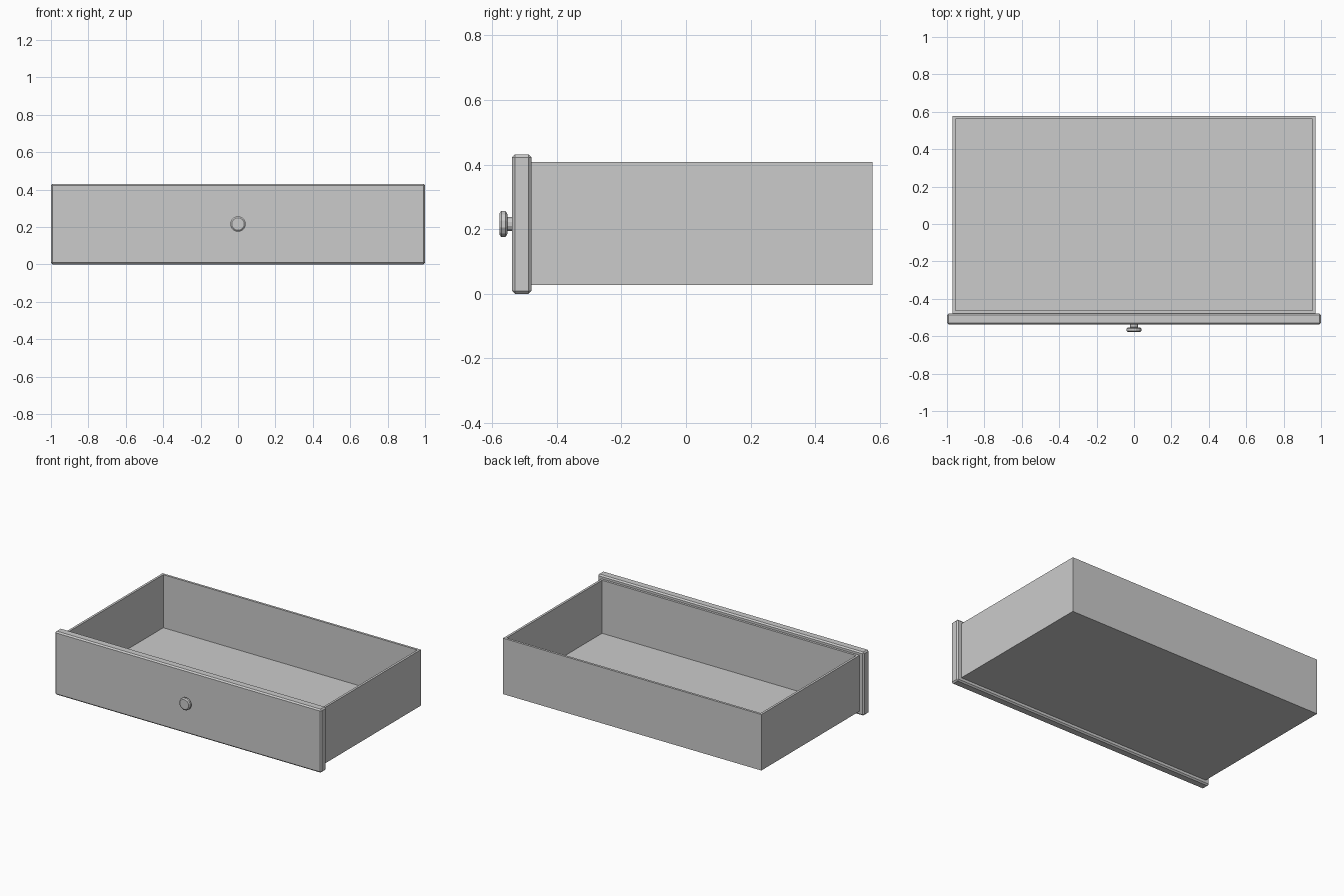
import bpy, bmesh, math
from mathutils import Matrix, Vector

if "Cube" in bpy.data.objects:
    bpy.data.objects.remove(bpy.data.objects["Cube"], do_unlink=True)

# Single flat grey for the whole drawer
grey = bpy.data.materials.new("plain grey")
grey.use_nodes = True
colour = (0.6, 0.6, 0.6, 1)
grey.diffuse_color = colour
grey.node_tree.nodes["Principled BSDF"].inputs["Base Color"].default_value = colour


def finish(bm, name):
    bmesh.ops.recalc_face_normals(bm, faces=bm.faces)
    mesh = bpy.data.meshes.new(name)
    bm.to_mesh(mesh)
    bm.free()
    mesh.materials.append(grey)
    obj = bpy.data.objects.new(name, mesh)
    bpy.context.collection.objects.link(obj)
    return obj


def block(low, high):
    low, high = Vector(low), Vector(high)
    bm = bmesh.new()
    bmesh.ops.create_cube(bm, size=1)
    bmesh.ops.transform(bm, verts=bm.verts, matrix=Matrix.Translation((low + high) / 2)
                        @ Matrix.Diagonal((*(high - low), 1)))
    return bm


# Open tray: inset the top face for the rim, then sink it to the floor
WALL = 0.022
bm = block((-0.97, -0.478, 0.027), (0.97, 0.577, 0.407))
top = max(bm.faces, key=lambda f: f.calc_center_median().z)
bmesh.ops.inset_region(bm, faces=[top], thickness=WALL)
well = bmesh.ops.extrude_discrete_faces(bm, faces=[top])["faces"][0]
bmesh.ops.translate(bm, verts=well.verts, vec=(0, 0, -0.36))
finish(bm, "drawer_tray")

# Front panel with chamfered edges
bm = block((-1, -0.538, 0), (1, -0.478, 0.431))
bmesh.ops.bevel(bm, geom=bm.edges[:], offset=0.009, segments=1, affect='EDGES')
finish(bm, "front_panel")

# Round knob: (radius, y) profile spun about the y axis
SIDES = 12
profile = [(0.022, -0.536), (0.022, -0.552), (0.034, -0.553),
           (0.042, -0.559), (0.042, -0.571), (0.034, -0.577)]
bm = bmesh.new()
rings = []
for radius, y in profile:
    angles = [2 * math.pi * (i + 0.5) / SIDES for i in range(SIDES)]
    rings.append([bm.verts.new((radius * math.cos(a), y, 0.216 + radius * math.sin(a)))
                  for a in angles])
for a, b in zip(rings, rings[1:]):
    for i in range(SIDES):
        j = (i + 1) % SIDES
        bm.faces.new((a[i], a[j], b[j], b[i]))
bm.faces.new(rings[0])
bm.faces.new(rings[-1])
finish(bm, "knob")
